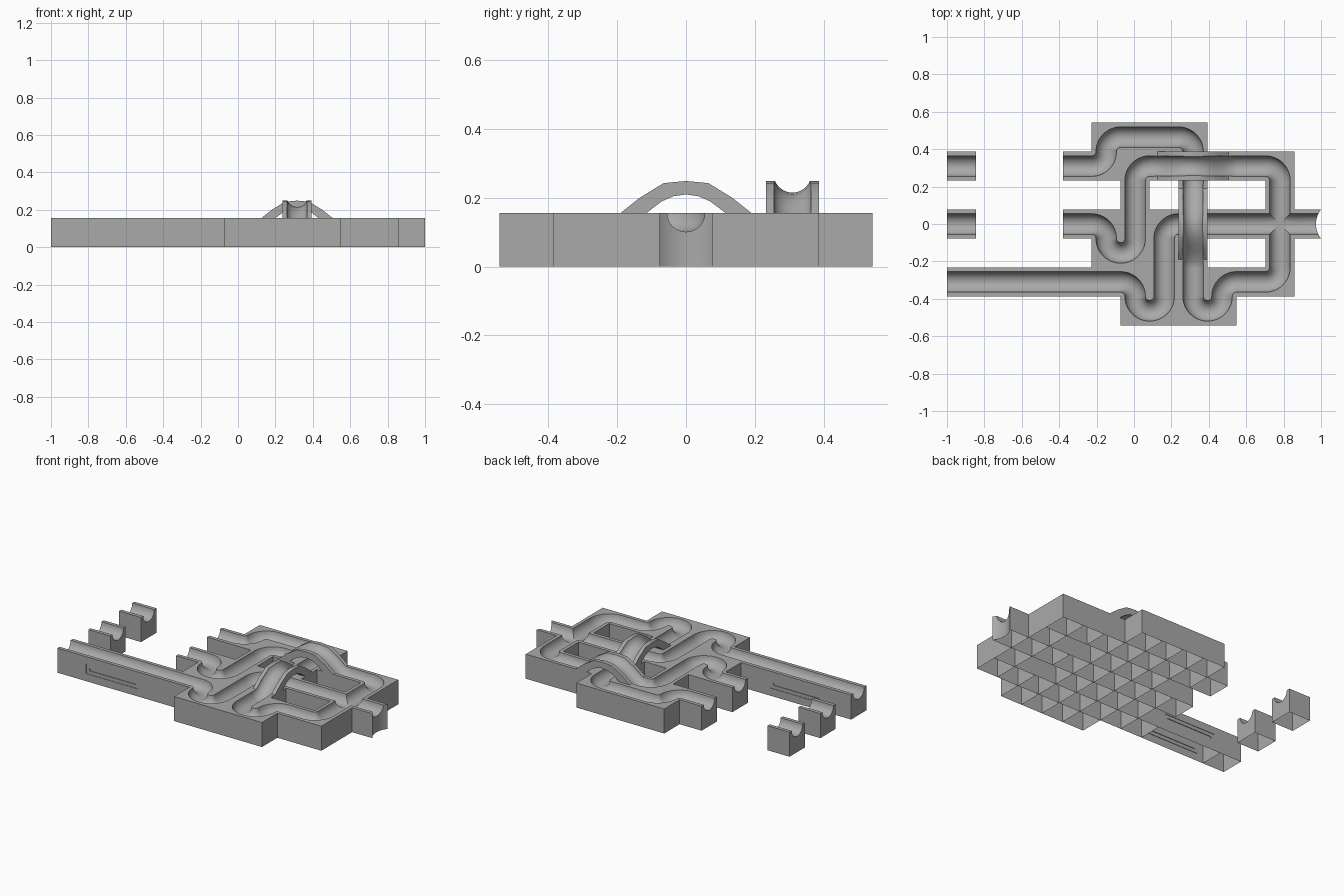
import bpy
import bmesh
import math
from mathutils import Vector, Matrix

if "Cube" in bpy.data.objects:
    bpy.data.objects.remove(bpy.data.objects["Cube"])

P = 0.1548        # tile pitch
H = 0.156         # tile height
R = 0.055         # groove radius
UP = Vector((0, 0, 1))
DIRS = {"E": Vector((1, 0, 0)), "W": Vector((-1, 0, 0)),
        "N": Vector((0, 1, 0)), "S": Vector((0, -1, 0))}

grey = bpy.data.materials.new("plain_grey")
grey.use_nodes = True
COLOUR = (0.4, 0.4, 0.4, 1)
grey.diffuse_color = COLOUR
grey.node_tree.nodes["Principled BSDF"].inputs["Base Color"].default_value = COLOUR


def centre(col, row):
    return Vector((-1 + (col + 0.5) * P, row * P, 0))


def make_object(name, bm):
    bmesh.ops.recalc_face_normals(bm, faces=bm.faces)
    mesh = bpy.data.meshes.new(name)
    bm.to_mesh(mesh)
    bm.free()
    obj = bpy.data.objects.new(name, mesh)
    bpy.context.collection.objects.link(obj)
    return obj


def box(name, mid, size):
    bm = bmesh.new()
    bmesh.ops.create_cube(bm, size=1, matrix=Matrix.Translation(mid) @ Matrix.Diagonal((*size, 1)))
    return make_object(name, bm)


def groove(stations, sides=24):
    """Round cutter swept through (point, tangent) stations."""
    bm = bmesh.new()
    rings = []
    for point, tangent in stations:
        side = UP.cross(tangent)
        angles = [2 * math.pi * i / sides for i in range(sides)]
        rings.append([bm.verts.new(point + R * (side * math.cos(a) + UP * math.sin(a)))
                      for a in angles])
    for a, b in zip(rings, rings[1:]):
        for i in range(sides):
            j = (i + 1) % sides
            bm.faces.new((a[i], a[j], b[j], b[i]))
    bm.faces.new(rings[0])
    bm.faces.new(rings[-1])
    return make_object("groove_cutter", bm)


def straight_groove(mid, d, length=P):
    top = mid + UP * H
    reach = d * (length / 2 + 0.02)
    return groove([(top - reach, d), (top + reach, d)])


def bend_groove(mid, d_in, d_out):
    corner = mid + (d_out - d_in) * P / 2 + UP * H
    stations = []
    for i in range(-1, 14):
        t = i * math.pi / 24
        c, s = math.cos(t), math.sin(t)
        stations.append((corner + (d_in * s - d_out * c) * P / 2, d_out * s + d_in * c))
    return groove(stations)


def carve(obj, cutters):
    """Cut the grooves, then leave the underside open."""
    for cutter in cutters:
        cutter.hide_render = True
        mod = obj.modifiers.new("cut", "BOOLEAN")
        mod.operation = "DIFFERENCE"
        mod.solver = "EXACT"
        mod.object = cutter
    bpy.context.view_layer.update()
    graph = bpy.context.evaluated_depsgraph_get()
    mesh = bpy.data.meshes.new_from_object(obj.evaluated_get(graph))
    obj.modifiers.clear()
    obj.data = mesh
    for cutter in cutters:
        bpy.data.objects.remove(cutter)
    bm = bmesh.new()
    bm.from_mesh(mesh)
    floor = [f for f in bm.faces if all(v.co.z < 0.001 for v in f.verts)]
    bmesh.ops.delete(bm, geom=floor, context="FACES")
    bm.to_mesh(mesh)
    bm.free()
    mesh.materials.clear()
    mesh.materials.append(grey)
    bpy.ops.object.select_all(action="DESELECT")
    obj.select_set(True)
    bpy.context.view_layer.objects.active = obj
    bpy.ops.object.shade_smooth_by_angle(angle=math.radians(30))


# Routes: start cell and the exit heading of each tile; lower case skips a tile
ROUTES = [
    (0, 2, "E"),
    (0, 0, "E"),
    (4, 2, "ENEEESS"),
    (4, 0, "ESENNNEeeeESSSSWWSWNN"),
    (0, -2, "EeeeEESENNNEEEEE"),
]
tiles = {}
for col, row, moves in ROUTES:
    d_in = DIRS["E"]
    for move in moves:
        d_out = DIRS[move.upper()]
        if move.isupper():
            tiles.setdefault((col, row), []).append((d_in, d_out))
        col += int(d_out.x)
        row += int(d_out.y)
        d_in = d_out

# Track tiles
for (col, row), passes in tiles.items():
    mid = centre(col, row)
    cutters = [straight_groove(mid, a) if a == b else bend_groove(mid, a, b)
               for a, b in passes]
    kind = "straight" if passes[0][0] == passes[0][1] else "bend"
    if len(passes) > 1:
        kind = "crossing"
    tile = box(kind + "_track", mid + UP * H / 2, (P, P, H))
    carve(tile, cutters)

# Long track with a framed slit in both sides
mid = centre(2, -2)
long_track = box("long_track", mid + UP * H / 2, (3 * P, P, H))
cutters = [straight_groove(mid, DIRS["E"], 3 * P)]
for side in (-1, 1):
    face = mid + Vector((0, side * P / 2, 0.078))
    cutters.append(box("frame_cutter", face, (0.37, 0.006, 0.06)))
    cutters.append(box("slit_cutter", face, (0.325, 0.014, 0.016)))
carve(long_track, cutters)

# End track with a hollowed end face
start = -1 + 12 * P
length = 1 - start
end_mid = Vector((start + length / 2, 0, 0))
end_track = box("end_track", end_mid + UP * H / 2, (length, P, H))
bm = bmesh.new()
bmesh.ops.create_cone(bm, cap_ends=True, segments=64, radius1=0.123, radius2=0.123,
                      depth=1, matrix=Matrix.Translation((1.096, 0, 0)))
carve(end_track, [straight_groove(end_mid, DIRS["E"]), make_object("end_cutter", bm)])

# Arched bridges: half profile of (distance from the middle, height)
OUTER = [(1.5 * P, 0), (1.5 * P, H), (0.19, H), (0.135, 0.2), (0.065, 0.243)]
INNER = [(0.5 * P, 0), (0.5 * P, H), (0.115, H), (0.07, 0.19), (0.035, 0.205)]
DIP = [(0.26, 0.1), (0.225, 0.101), (0.19, 0.113), (0.155, 0.136), (0.115, 0.167),
       (0.08, 0.192), (0.04, 0.209)]


def mirrored(half, top):
    return [(-s, z) for s, z in half] + [(0, top)] + half[::-1]


def bridge(name, mid, d):
    side = UP.cross(d)
    outline = mirrored(OUTER, 0.249) + mirrored(INNER, 0.21)[::-1]
    bm = bmesh.new()
    face = bm.faces.new([bm.verts.new(mid + d * s + UP * z - side * P / 2) for s, z in outline])
    out = bmesh.ops.extrude_face_region(bm, geom=[face])
    moved = [v for v in out["geom"] if isinstance(v, bmesh.types.BMVert)]
    bmesh.ops.translate(bm, verts=moved, vec=side * P)
    obj = make_object(name, bm)
    cutter = groove([(mid + d * s + UP * (z + R), d) for s, z in mirrored(DIP, 0.215)])
    carve(obj, [cutter])


bridge("cross_bridge", centre(8, 2), DIRS["E"])
bridge("long_bridge", centre(8, 0), DIRS["N"])
